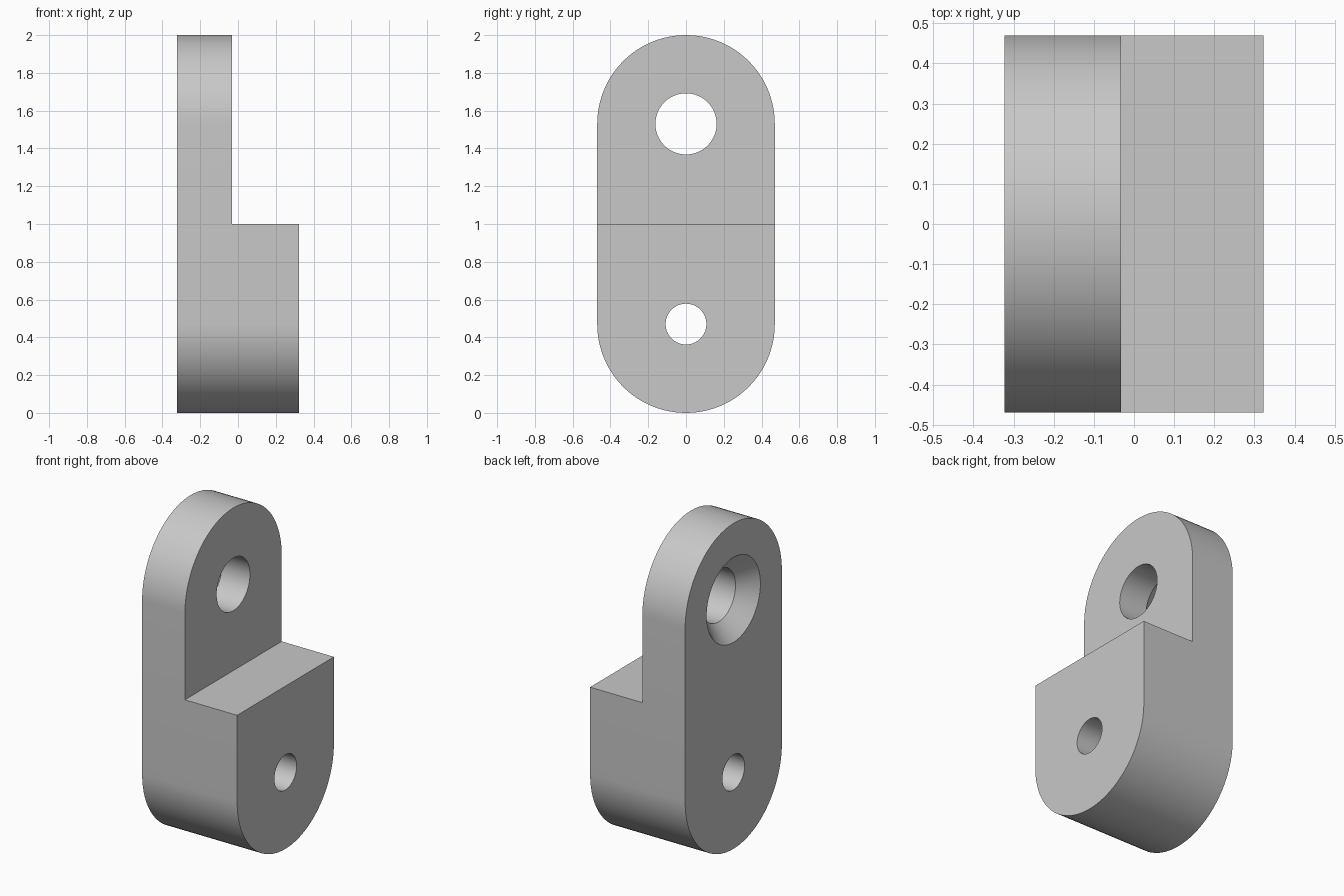
import bpy
import bmesh
from math import sin, cos, pi

old = bpy.data.objects.get("Cube")
if old:
    bpy.data.objects.remove(old, do_unlink=True)

HALF_X = 0.323      # half of the full thickness
STEP_X = -0.032     # face of the thin upper lug
STEP_Z = 1.0        # height of the ledge
R = 0.47            # end radius
LOW, HIGH = R, 2 - R


def loft(name, sections):
    """Solid through matching rings, each given as (x, [(y, z), ...])."""
    bm = bmesh.new()
    rings = [[bm.verts.new((x, y, z)) for y, z in pts] for x, pts in sections]
    n = len(rings[0])
    for a, b in zip(rings, rings[1:]):
        for i in range(n):
            j = (i + 1) % n
            bm.faces.new((a[i], a[j], b[j], b[i]))
    bm.faces.new(rings[0][::-1])
    bm.faces.new(rings[-1])
    bmesh.ops.recalc_face_normals(bm, faces=bm.faces)
    mesh = bpy.data.meshes.new(name)
    bm.to_mesh(mesh)
    bm.free()
    obj = bpy.data.objects.new(name, mesh)
    bpy.context.collection.objects.link(obj)
    return obj


def arc(radius, z, start, sweep, steps):
    angles = [start + sweep * i / steps for i in range(steps + 1)]
    return [(radius * cos(a), z + radius * sin(a)) for a in angles]


def circle(radius, z):
    return arc(radius, z, 0, 2 * pi, 64)[:-1]


# Rounded bracket body
outline = arc(R, HIGH, 0, pi, 48) + arc(R, LOW, pi, pi, 48)
body = loft("bracket_body", [(-HALF_X, outline), (HALF_X, outline)])

# Cutters: step, plain lower hole, countersunk upper hole
box = [(-1, STEP_Z), (1, STEP_Z), (1, 3), (-1, 3)]
bore, sink, depth, extra = 0.162, 0.26, 0.1, 0.1
cutters = [
    loft("step_cutter", [(STEP_X, box), (1, box)]),
    loft("lower_hole_cutter", [(-1, circle(0.108, LOW)), (1, circle(0.108, LOW))]),
    loft("upper_hole_cutter", [
        (-HALF_X - extra, circle(sink + extra, HIGH)),
        (-HALF_X + depth, circle(bore, HIGH)),
        (1, circle(bore, HIGH))]),
]

bpy.ops.object.select_all(action='DESELECT')
bpy.context.view_layer.objects.active = body
body.select_set(True)
for cutter in cutters:
    cutter.hide_render = True
    mod = body.modifiers.new(cutter.name, 'BOOLEAN')
    mod.operation = 'DIFFERENCE'
    mod.solver = 'EXACT'
    mod.object = cutter
    bpy.ops.object.modifier_apply(modifier=mod.name)
    bpy.data.objects.remove(cutter, do_unlink=True)

# Plain grey finish
grey = bpy.data.materials.new("light_grey")
grey.use_nodes = True
colour = (0.58, 0.58, 0.58, 1)
grey.diffuse_color = colour
grey.node_tree.nodes["Principled BSDF"].inputs["Base Color"].default_value = colour
body.data.materials.clear()
body.data.materials.append(grey)

bpy.ops.object.shade_smooth_by_angle(angle=pi / 6)
